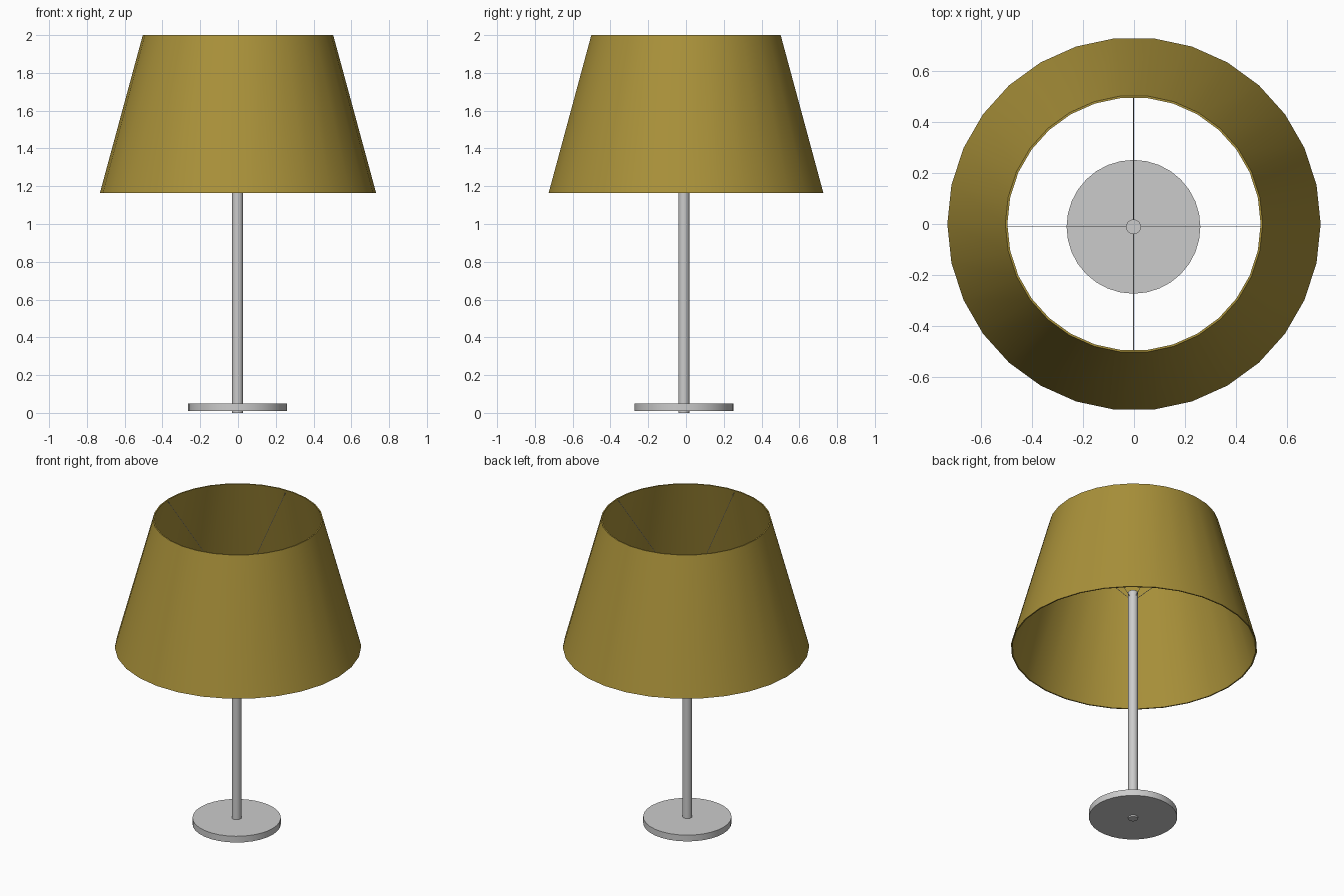
import bpy, bmesh, math
from mathutils import Vector

if "Cube" in bpy.data.objects:
    bpy.data.objects.remove(bpy.data.objects["Cube"])

CX, CY = -0.002, -0.011   # stand axis sits slightly off the shade axis


def finish(name, bm, color=None):
    me = bpy.data.meshes.new(name)
    bmesh.ops.recalc_face_normals(bm, faces=bm.faces)
    bm.to_mesh(me)
    bm.free()
    ob = bpy.data.objects.new(name, me)
    bpy.context.collection.objects.link(ob)
    if color:
        mat = bpy.data.materials.new(name + "_material")
        mat.diffuse_color = (*color, 1)
        mat.use_nodes = True
        mat.node_tree.nodes["Principled BSDF"].inputs["Base Color"].default_value = mat.diffuse_color
        me.materials.append(mat)
    bpy.ops.object.select_all(action='DESELECT')
    ob.select_set(True)
    bpy.context.view_layer.objects.active = ob
    bpy.ops.object.shade_smooth_by_angle(angle=math.radians(35))
    return ob


def lathe(name, profile, sides, center=(0, 0), closed=False, color=None):
    """Revolve (radius, z) points; open profiles get flat end caps."""
    bm = bmesh.new()
    rings = [[bm.verts.new((center[0] + r * math.cos(2 * math.pi * i / sides),
                            center[1] + r * math.sin(2 * math.pi * i / sides), z))
              for i in range(sides)] for r, z in profile]
    pairs = list(zip(rings, rings[1:]))
    if closed:
        pairs.append((rings[-1], rings[0]))
    else:
        bm.faces.new(rings[0])
        bm.faces.new(rings[-1])
    for a, b in pairs:
        for i in range(sides):
            j = (i + 1) % sides
            bm.faces.new((a[i], a[j], b[j], b[i]))
    return finish(name, bm, color)


def rod(name, start, end, radius):
    start, end = Vector(start), Vector(end)
    bm = bmesh.new()
    bmesh.ops.create_cone(bm, cap_ends=True, segments=8, radius1=radius,
                          radius2=radius, depth=(end - start).length)
    bm.transform(Vector((0, 0, 1)).rotation_difference(end - start).to_matrix().to_4x4())
    bmesh.ops.translate(bm, verts=bm.verts, vec=(start + end) / 2)
    return finish(name, bm)


# Stand
lathe("base", [(0.262, 0.010), (0.262, 0.051)], 32, (CX, CY))
lathe("pole", [(0.029, 0.0), (0.029, 1.55)], 32, (CX, CY))

# Thin-walled tapered shade
lathe("shade", [(0.731, 1.165), (0.504, 2.0), (0.496, 2.0), (0.723, 1.165)],
      30, closed=True, color=(0.40, 0.285, 0.042))

# Four wires from the pole up to the shade's top rim
for i, (dx, dy) in enumerate([(1, 0), (0, 1), (-1, 0), (0, -1)]):
    rod(f"shade_wire_{i + 1}", (CX, CY, 1.49),
        (CX * abs(dy) + dx * 0.498, CY * abs(dx) + dy * 0.495, 1.985), 0.0015)
